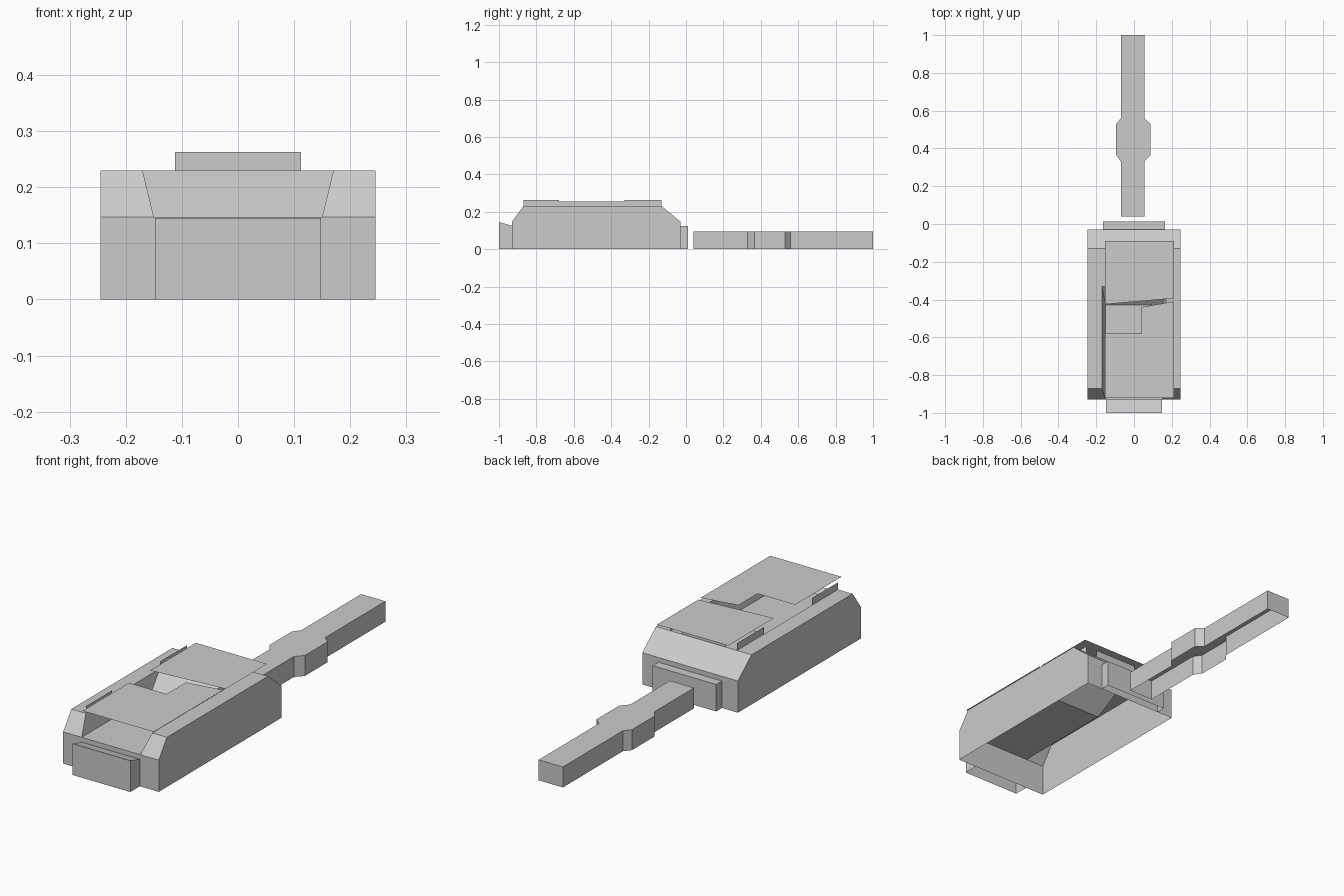
import bpy, bmesh

if "Cube" in bpy.data.objects:
    bpy.data.objects.remove(bpy.data.objects["Cube"])


def make(name, polys):
    """Build one object from a list of polygons, welding shared corners."""
    bm = bmesh.new()
    for p in polys:
        bm.faces.new([bm.verts.new(c) for c in p])
    bmesh.ops.remove_doubles(bm, verts=bm.verts, dist=1e-4)
    me = bpy.data.meshes.new(name)
    bm.to_mesh(me)
    bm.free()
    ob = bpy.data.objects.new(name, me)
    bpy.context.collection.objects.link(ob)
    return ob


def shell(outline, top):
    """Counter-clockwise outline raised to top(y), open underneath."""
    polys = [[(x, y, top(y)) for x, y in outline]]
    for (x0, y0), (x1, y1) in zip(outline, outline[1:] + outline[:1]):
        polys.append([(x0, y0, 0), (x1, y1, 0), (x1, y1, top(y1)), (x0, y0, top(y0))])
    return polys


def rect(x0, x1, y0, y1):
    return [(x0, y0), (x1, y0), (x1, y1), (x0, y1)]


def mirrored(polys):
    """Each +x polygon plus its mirror image with winding flipped."""
    return polys + [[(-x, y, z) for x, y, z in reversed(p)] for p in polys]


W, F, B = 0.245, -0.93, -0.03      # half width, front, back
FT, BT = -0.87, -0.13              # roof ends
SH, RF = 0.147, 0.23               # shoulder and roof heights
RE, RB = -0.33, -0.43              # recess end at roof, at floor

# Hull: side walls, front corners, roof strips, slanted recess walls
half = [
    [(W, F, 0), (W, B, 0), (W, B, SH), (W, BT, RF), (W, FT, RF), (W, F, SH)],
    [(.15, F, SH), (W, F, SH), (W, FT, RF), (.17, FT, RF)],
    [(.17, FT, RF), (W, FT, RF), (W, RE, RF), (.17, RE, RF)],
    [(.15, F, SH), (.17, FT, RF), (.17, RE, RF), (.15, RB, SH)],
]
hull = mirrored(half) + [
    [(-W, F, 0), (W, F, 0), (W, F, SH), (-W, F, SH)],
    [(W, B, 0), (-W, B, 0), (-W, B, SH), (W, B, SH)],
    [(-W, BT, RF), (W, BT, RF), (W, B, SH), (-W, B, SH)],
    [(-W, RE, RF), (W, RE, RF), (W, BT, RF), (-W, BT, RF)],
    [(-.15, F, SH), (.15, F, SH), (.15, RB, SH), (-.15, RB, SH)],
    [(-.15, RB, SH), (.15, RB, SH), (.17, RE, RF), (-.17, RE, RF)],
]
make("hull", hull)

# Square side panels
panels = []
for i in range(5):
    y = -0.793 + i * 0.14
    x = W + 0.001
    panels.append([(x, y - .035, .07), (x, y + .035, .07),
                   (x, y + .035, .125), (x, y - .035, .125)])
make("side_panels", mirrored(panels))

# End blocks
make("front_block", shell(rect(-.148, .148, -1, F),
                          lambda y: .145 if y < -.95 else .125))
make("rear_block", shell(rect(-.163, .163, B, .012), lambda y: .125))

# Thin roof supports
flaps = mirrored([[(.17, a, RF), (.17, b, RF), (.17, b, .263), (.17, a, .263)]
                  for a, b in ((FT, -.68), (RE, BT))])
flaps.append([(.17, -.68, RF), (.17, RE, RF), (.17, RE, .254), (.17, -.68, .254)])
flaps.append([(.112, BT, RF), (-.112, BT, RF), (-.112, BT, .263), (.112, BT, .263)])
make("roof_supports", flaps)

# Thin floating roof sheets
front_sheet = [(-.153, -.92), (.212, -.92), (.212, -.41), (.04, -.44),
               (.04, -.58), (-.153, -.58)]
rear_sheet = [(-.153, -.425), (.212, -.393), (.212, -.09), (-.153, -.09)]
make("front_roof_sheet", [[(x, y, .265) for x, y in front_sheet]])
make("rear_roof_sheet", [[(x, y, .263) for x, y in rear_sheet]])

# Long bar with a wider collar
right = [(.055, .04), (.055, .33), (.087, .365), (.087, .53), (.055, .56), (.055, 1)]
left = [(-.014 - x if x < .06 else -.094, y) for x, y in reversed(right)]
make("bar", shell(right + left, lambda y: .095))
